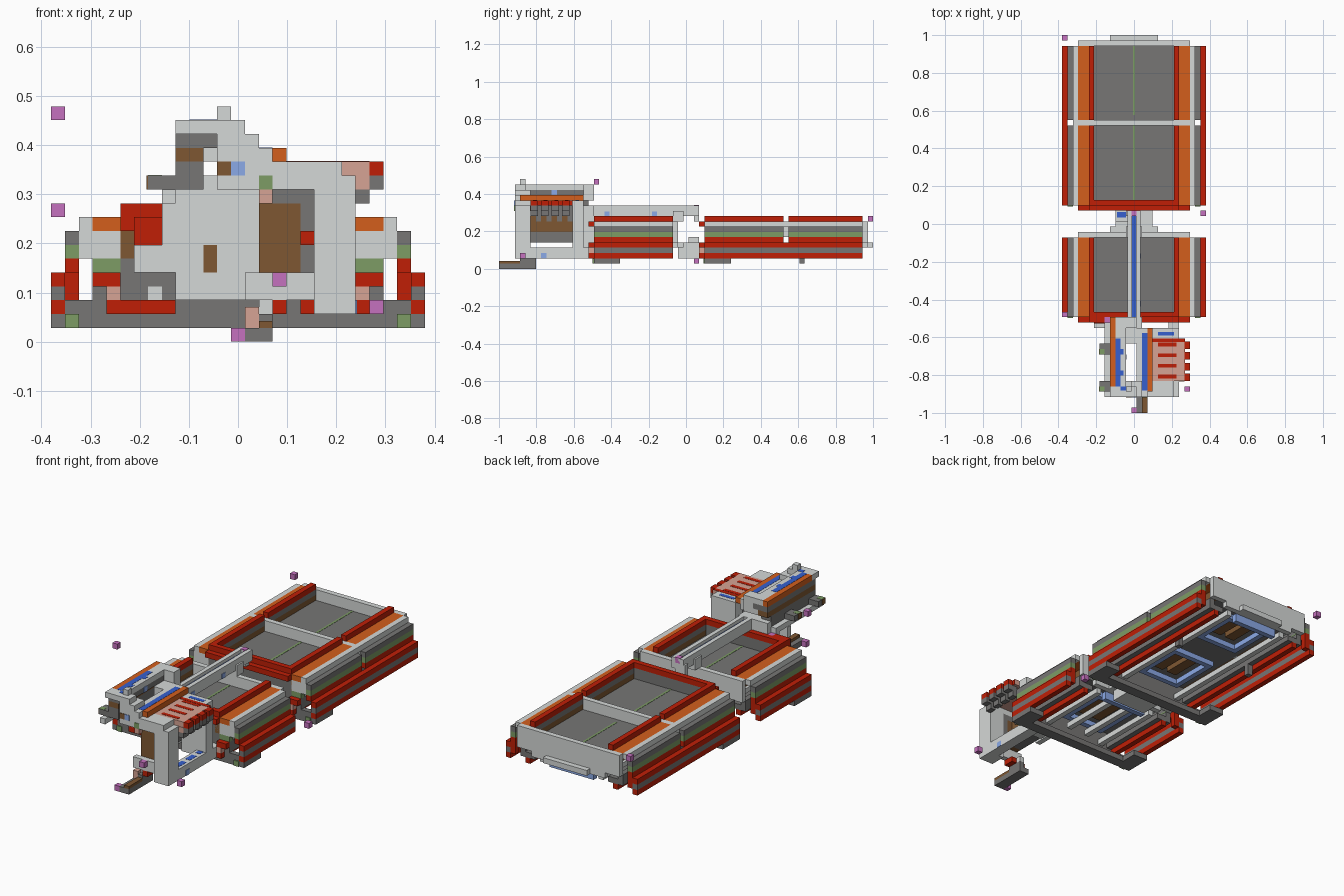
import bpy
import bmesh

cube = bpy.data.objects.get("Cube")
if cube:
    bpy.data.objects.remove(cube)

UNIT = 2 / 71          # edge length of one block
WIDE, LONG = 27, 71    # size of the block grid


def paint(name, red, green, blue):
    mat = bpy.data.materials.new(name)
    mat.use_nodes = True
    colour = [(c / 255) ** 2.2 for c in (red, green, blue)] + [1]
    mat.diffuse_color = colour
    for node in mat.node_tree.nodes:
        if node.type == "BSDF_PRINCIPLED":
            node.inputs["Base Color"].default_value = colour
    return mat


light = paint("light grey", 212, 215, 214)
dark = paint("dark grey", 118, 117, 116)
red = paint("brick red", 190, 36, 15)
orange = paint("orange", 210, 95, 34)
green = paint("moss green", 124, 155, 101)
brown = paint("brown", 126, 88, 54)
blue = paint("strong blue", 57, 96, 205)
pale_blue = paint("pale blue", 138, 168, 230)
pink = paint("dusty pink", 213, 162, 147)
purple = paint("purple", 196, 112, 189)


def box(name, mat, x, y, z, mirror=False):
    """Add a block between grid lines, optionally with its mirrored twin."""
    bm = bmesh.new()
    spans = [x, (WIDE - x[1], WIDE - x[0])] if mirror else [x]
    for span in spans:
        made = bmesh.ops.create_cube(bm, size=1)
        for v in made["verts"]:
            ends = (span, y, z)
            shift = (WIDE / 2, LONG / 2, 0)
            v.co = [((a + b) / 2 + c * (b - a) - s) * UNIT
                    for c, (a, b), s in zip(v.co, ends, shift)]
    mesh = bpy.data.meshes.new(name)
    bm.to_mesh(mesh)
    bm.free()
    mesh.materials.append(mat)
    obj = bpy.data.objects.new(name, mesh)
    bpy.context.collection.objects.link(obj)


def pair(name, mat, x, y, z):
    box(name, mat, x, y, z, mirror=True)


def plate(name, mat, x, y, top):
    """Thin painted strip lying on a surface."""
    box(name, mat, x, y, (top, top + 0.04))


def hull(label, start, end, split=None):
    def name(part):
        return label + "_" + part
    whole = (start, end)
    bays = [(start, split), (split + 1, end)] if split else [whole]
    # lower outer skirt
    pair(name("skirt_bottom"), red, (0, 1), whole, (2, 3))
    pair(name("skirt_middle"), dark, (0, 1), whole, (3, 4))
    pair(name("skirt_top"), red, (0, 1), whole, (4, 5))
    for bay in bays:
        # stepped side shell
        pair(name("side_red"), red, (1, 2), bay, (5, 6))
        pair(name("side_green"), green, (1, 2), bay, (6, 7))
        pair(name("side_grey"), dark, (1, 2), bay, (7, 8))
        pair(name("shoulder"), light, (2, 3), bay, (8, 9))
        pair(name("side_deck"), orange, (3, 5), bay, (8, 9))
        pair(name("rim"), red, (5, 6), bay, (9, 10))
        pair(name("inner_wall"), dark, (5, 6), bay, (8, 9))
        pair(name("wall_foot"), brown, (5, 6), bay, (6, 8))
        # underside framing of each bay
        a, b = bay
        pair(name("bay_frame"), pale_blue, (9, 10), (a + 3, b - 2), (4, 5))
        for row in (a + 3, b - 3):
            box(name("bay_frame_end"), pale_blue, (10, 17), (row, row + 1), (4, 5))
        pair(name("bay_panel"), brown, (11, 13), (a + 5, b - 4), (5, 6))
        plate(name("floor_line"), green, (13.3, 13.7), (a + 1, b), 7)
    if split:
        gap = (split, split + 1)
        box(name("cross_beam"), light, (2, 25), gap, (8, 9))
        box(name("cross_beam_base"), light, (6, 21), gap, (7, 8))
        pair(name("cross_beam_leg"), light, (5, 6), gap, (6, 8))
    # floor and runners
    box(name("floor"), dark, (5, 22), whole, (6, 7))
    pair(name("runner_grey"), dark, (3, 4), whole, (3, 5))
    pair(name("runner_red"), red, (4, 5), whole, (2, 3))
    pair(name("runner_link"), dark, (4, 6), whole, (3, 4))
    pair(name("runner_light"), light, (7, 8), whole, (3, 4))
    # front end
    nose = (start - 1, start)
    lip = (start, start + 1)
    box(name("front_rim"), red, (5, 22), lip, (9, 10))
    box(name("front_step"), red, (5, 22), nose, (8, 9))
    box(name("front_wall"), dark, (5, 22), lip, (3, 9))
    pair(name("front_cheek"), light, (2, 6), lip, (6, 8))
    pair(name("front_cheek_green"), green, (3, 5), lip, (5, 6))
    pair(name("front_bumper"), red, (4, 9), nose, (2, 3))
    pair(name("front_bumper_top"), red, (3, 5), nose, (4, 5))
    pair(name("front_bumper_patch"), pink, (4, 5), nose, (3, 4))
    box(name("front_sill"), dark, (0, 27), (start, start + 2), (1, 2))
    box(name("front_sill_top"), dark, (1, 26), lip, (2, 3))
    pair(name("front_foot"), dark, (0, 3), (start, start + 5), (1, 2))
    pair(name("foot_patch"), green, (1, 2), (start - 0.2, start), (1, 2))
    # back end
    tail = (end, end + 1)
    box(name("back_wall"), light, (3, 24), tail, (5, 9))
    box(name("back_wall_base"), light, (6, 21), tail, (4, 5))
    box(name("back_frame"), pale_blue, (9, 18), (end - 1, end), (2.5, 4))
    box(name("back_block"), light, (9, 18), (end + 1, end + 2), (4, 5))
    pair(name("back_corner"), red, (1, 2), (end - 1, end), (3, 5))


hull("front_hull", 18, 33)
hull("rear_hull", 39, 69, split=54)
pair("rear_hull_peg", dark, (5, 6), (57, 58), (1, 3))
pair("front_hull_rail", light, (11, 12), (20, 32), (3, 4))

# grooved spine over the front hull and hitch between the hulls
for side in ((12.3, 13.1), (13.9, 14.7)):
    box("spine_beam", light, side, (17, 38), (10, 12))
box("spine_groove", blue, (13.1, 13.9), (18, 37), (10.2, 11.4))
box("spine_groove_end", light, (13, 14), (37, 38), (10, 12))
for row in (20, 29):
    box("spine_side_mark", pale_blue, (14.7, 14.8), (row, row + 1), (10, 10.9))
box("spine_drop", light, (12, 14), (37, 38), (9, 11))
box("spine_post", light, (12, 15), (33, 35), (9, 11))
box("spine_front_post", light, (12, 15), (16, 18), (3, 12))
box("hitch", light, (10, 17), (34, 38), (2, 5))
box("hitch_arm", light, (10, 13), (36, 38), (5, 6))
plate("hitch_mark", blue, (10.3, 12), (36.7, 37.8), 6)

# cab front frame
box("cab_post_outer", light, (19, 22), (3, 6), (2, 12))
box("cab_lintel", light, (12, 22), (3, 6), (11, 12))
box("cab_lintel_top", light, (12, 21), (3, 6), (12, 13))
box("cab_sill", light, (14, 22), (4, 5), (3, 5))
box("cab_lintel_green", green, (15, 16), (2.9, 3), (11, 12))
box("cab_lintel_pink", pink, (15, 16), (3, 4), (10, 11))
box("cab_lintel_blue", pale_blue, (13, 14), (2.9, 3), (12, 13))
box("cab_lintel_brown", brown, (12, 13), (2.9, 3), (12, 13))

# panel filling the front opening
box("front_panel_top", dark, (15, 19), (5, 6), (10, 11))
box("front_panel_side", dark, (18, 19), (5, 6), (5, 10))
box("front_panel", brown, (15, 18), (5, 6), (5, 10))
box("front_panel_patch", red, (18, 19), (4.8, 5), (7, 8))

# cab floor and back
box("cab_floor_rail", light, (20, 22), (3, 18), (2, 4))
for row in (7, 10, 13):
    plate("cab_floor_stripe", blue, (20.5, 21.5), (row, row + 2), 4)
box("cab_floor_mark", pale_blue, (22, 22.1), (8, 9), (2, 3))
box("cab_back_post", light, (17, 22), (14, 16), (3, 12))
box("cab_bulkhead", light, (8, 13), (16, 17), (5, 10))
box("cab_bulkhead_wing", light, (6, 8), (16, 17), (5, 7))
box("cab_bulkhead_top", light, (9, 15), (16, 18), (10, 12))
box("cab_bulkhead_base", light, (9, 14), (16, 17), (3, 6))
box("cab_bulkhead_brown", brown, (11, 12), (15.9, 16), (5, 7))
box("cab_bulkhead_red", red, (5, 8), (17, 18), (9, 10))
box("cab_bulkhead_patch", red, (6, 8), (16.8, 17), (7, 9))

# cab inner panel
box("cab_panel_top", dark, (15, 17), (6, 14), (10, 12))
box("cab_panel_middle", brown, (15, 17), (6, 14), (7, 10))
box("cab_panel_bottom", dark, (15, 17), (6, 14), (5, 7))
for row in range(7, 14, 2):
    box("cab_panel_slot", dark, (17, 17.2), (row, row + 1), (9, 10))

# cab roof, high and low ridges around an open slot
box("roof_ridge_high", light, (10, 12), (3, 18), (15, 16))
box("roof_ridge_base", dark, (9, 12), (4, 18), (14, 15))
box("roof_ridge_mark", pale_blue, (12, 12.1), (10, 11), (14, 15))
box("roof_front_high", light, (9, 14), (3, 5), (15, 16))
box("roof_front_low", light, (12, 14), (3, 5), (13, 15))
box("roof_back", light, (10, 14), (16, 18), (13, 16))
box("roof_stub", light, (12, 13), (4, 5), (16, 17))
box("roof_high_orange", orange, (9, 10), (5, 18), (15, 16))
box("roof_ridge_low", light, (14, 16), (3, 16), (13, 14))
box("roof_ridge_step", light, (13, 15), (3, 6), (14, 15))
box("roof_end", light, (12, 16), (13, 16), (12, 14))
plate("roof_high_blue", blue, (10, 11), (5, 14), 16)
plate("roof_low_blue", blue, (15, 16), (4.2, 15), 14)
for row in (7, 11):
    plate("roof_blue_spur", blue, (11, 11.5), (row, row + 1), 16)
plate("roof_front_blue", blue, (11, 12), (4.2, 5), 16)
box("roof_low_orange", orange, (16, 17), (4, 16), (13, 14))
box("roof_shelf", light, (17, 22), (14, 16), (12, 13))
plate("roof_shelf_blue", blue, (18, 21), (14.5, 15.2), 13)

# cab outer wall
box("cab_wall_top", brown, (9, 11), (4, 18), (13, 14))
box("cab_wall_bottom", dark, (9, 11), (4, 17), (11, 13))
box("cab_ledge", light, (8, 9), (3, 17), (10, 11))
for row in (4, 11):
    box("cab_bracket", dark, (7, 9), (row, row + 2), (11, 12))
    plate("cab_bracket_green", green, (7, 8), (row, row + 1), 12)
    box("cab_bracket_patch", brown, (6.9, 7), (row, row + 1), (11, 12))

# side box with ribs
box("side_box", pink, (17, 23), (6, 14), (12, 13))
box("side_box_edge", red, (23, 23.1), (6, 14), (12, 12.9))
box("side_box_front", pink, (22, 23), (5.9, 6), (11, 12))
for row in (6, 8, 10, 12):
    box("side_box_rib", red, (23, 24), (row, row + 1.4), (12, 13))
    box("side_box_foot", dark, (22, 24), (row, row + 1.4), (11, 12))
    box("side_box_toe", dark, (22, 23), (row, row + 1.4), (10, 11))
    plate("side_box_stripe", red, (18, 21.5), (row + 0.5, row + 1.2), 13)
plate("side_box_back", red, (17, 23), (13.3, 14), 13)

# probe in front of the cab
box("probe", dark, (14, 16), (0, 7), (0, 1))
box("probe_top", dark, (15, 16), (4, 7), (1, 2))
box("probe_tip", brown, (15, 16), (0, 4), (1, 1.5))
box("probe_pink", pink, (14, 15), (4, 6), (1, 2.5))
box("probe_light", light, (15, 16), (5, 7), (2, 3))
box("probe_red", red, (16, 17), (4, 6), (2, 3))

# loose marker blocks
markers = [(0, 18, 16), (0, 70, 9), (8, 17, 9), (26, 37, 1), (13, 37, 11.1),
           (23, 4, 2), (16, 3, 4), (13, 0, 0)]
for x, y, z in markers:
    box("marker_block", purple, (x, x + 1), (y, y + 1), (z, z + 1))
